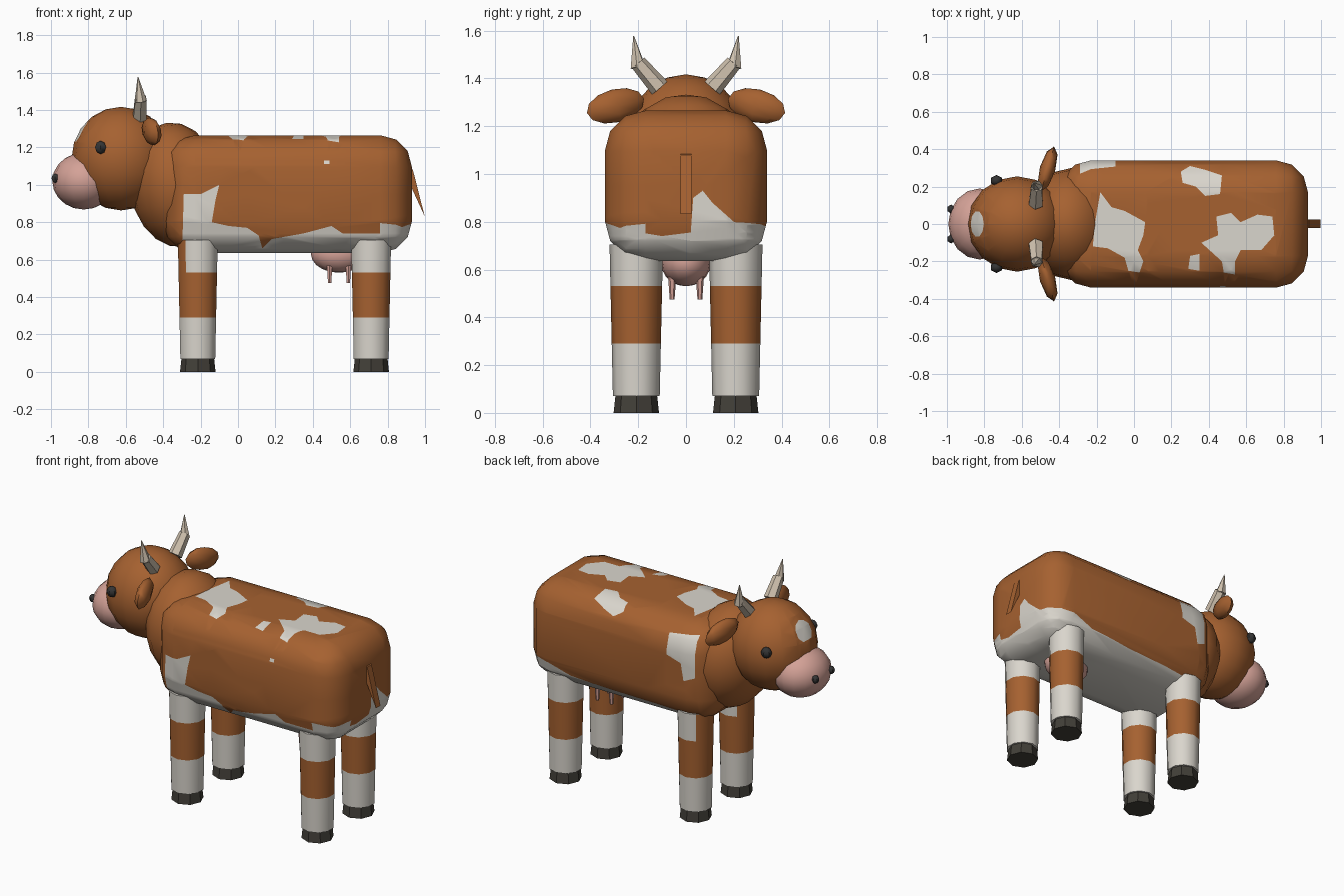
import bpy
import bmesh
from math import radians, cos, sin, pi
from mathutils import Vector, Matrix

cube = bpy.data.objects.get("Cube")
if cube:
    bpy.data.objects.remove(cube, do_unlink=True)


def material(name, rgb):
    mat = bpy.data.materials.new(name)
    mat.use_nodes = True
    color = (*rgb, 1.0)
    mat.diffuse_color = color
    mat.node_tree.nodes["Principled BSDF"].inputs["Base Color"].default_value = color
    return mat


brown = material("brown hide", (0.38, 0.12, 0.03))
white = material("white hide", (0.70, 0.67, 0.61))
pink = material("pink skin", (0.66, 0.36, 0.31))
dark = material("dark eye", (0.035, 0.035, 0.035))
hoof = material("dark hoof", (0.055, 0.05, 0.04))
horn = material("pale horn", (0.62, 0.53, 0.42))


def finish(bm, name, mats, angle=50):
    mesh = bpy.data.meshes.new(name)
    bm.normal_update()
    bm.to_mesh(mesh)
    bm.free()
    for mat in mats:
        mesh.materials.append(mat)
    mesh.shade_smooth()
    mesh.set_sharp_from_angle(angle=radians(angle))
    obj = bpy.data.objects.new(name, mesh)
    bpy.context.collection.objects.link(obj)
    return obj


def ellipsoid(center, radii, rotation=None, segments=16, rings=10):
    bm = bmesh.new()
    bmesh.ops.create_uvsphere(bm, u_segments=segments, v_segments=rings, radius=1)
    rot = rotation or Matrix()
    bm.transform(Matrix.Translation(center) @ rot @ Matrix.Diagonal((*radii, 1)))
    return bm


def tube(start, end, r1, r2, sides=8):
    start, end = Vector(start), Vector(end)
    axis = end - start
    bm = bmesh.new()
    bmesh.ops.create_cone(bm, cap_ends=True, segments=sides, radius1=r1,
                          radius2=r2, depth=axis.length)
    bm.transform(Matrix.Translation((start + end) / 2)
                 @ axis.to_track_quat("Z", "Y").to_matrix().to_4x4())
    return bm


def inside(p, outline):
    hit = False
    for a, b in zip(outline, outline[1:] + outline[:1]):
        if (a[1] > p[1]) != (b[1] > p[1]):
            if p[0] < a[0] + (p[1] - a[1]) * (b[0] - a[0]) / (b[1] - a[1]):
                hit = not hit
    return hit


def paint(bm, outline, axis, sign, limit=0.2):
    """Cut a projected outline into faces turned along an axis; paint it white."""
    u, v = [i for i in range(3) if i != axis]
    lo = [min(p[i] for p in outline) for i in (0, 1)]
    hi = [max(p[i] for p in outline) for i in (0, 1)]

    def targets():
        bm.normal_update()
        found = []
        for f in bm.faces:
            if f.normal[axis] * sign < limit:
                continue
            us = [w.co[u] for w in f.verts]
            vs = [w.co[v] for w in f.verts]
            if max(us) > lo[0] and min(us) < hi[0] and max(vs) > lo[1] and min(vs) < hi[1]:
                found.append(f)
        return found

    for a, b in zip(outline, outline[1:] + outline[:1]):
        point, normal = Vector(), Vector()
        point[u], point[v] = a
        normal[u], normal[v] = b[1] - a[1], a[0] - b[0]
        faces = targets()
        edges = {e for f in faces for e in f.edges}
        verts = {w for f in faces for w in f.verts}
        bmesh.ops.bisect_plane(bm, geom=faces + list(edges) + list(verts),
                               dist=1e-5, plane_co=point, plane_no=normal.normalized())
    for f in targets():
        c = f.calc_center_median()
        if inside((c[u], c[v]), outline):
            f.material_index = 1


# Body: rounded box with painted patches
bm = bmesh.new()
bmesh.ops.create_cube(bm, size=1)
bm.transform(Matrix.Translation((0.265, 0, 0.95)) @ Matrix.Diagonal((1.33, 0.68, 0.63, 1)))
bmesh.ops.bevel(bm, geom=bm.edges[:], offset=0.17, segments=3, profile=0.5, affect="EDGES")
bm.normal_update()
for f in bm.faces:
    if f.normal.z < -0.9:
        f.material_index = 1

shoulder = [(-.18, .17), (-.12, .09), (-.05, .07), (.06, .01), (.05, -.06), (.02, -.14),
            (.05, -.2), (.03, -.26), (-.03, -.25), (-.05, -.18), (-.14, -.13),
            (-.22, -.12), (-.21, 0)]
loin = [(.25, .28), (.3, .31), (.38, .29), (.47, .26), (.46, .16), (.38, .15),
        (.33, .2), (.26, .22)]
hip = [(.44, .04), (.52, .06), (.57, .01), (.66, .05), (.74, .04), (.75, -.06),
       (.68, -.14), (.57, -.14), (.54, -.2), (.54, -.27), (.48, -.26), (.47, -.2),
       (.36, -.1), (.45, -.06)]
fleck = [(.3, -.17), (.35, -.16), (.35, -.25), (.29, -.24)]
for outline in (shoulder, loin, hip, fleck):
    paint(bm, outline, 2, 1)

right_belly = [(-.3, .6), (-.29, .95), (-.2, .95), (-.1, 1), (-.12, .92), (-.14, .8),
               (-.05, .78), (.05, .77), (.11, .73), (.13, .66), (.18, .71), (.35, .74),
               (.5, .78), (.56, .74), (.78, .74), (.95, .8), (.95, .6)]
side_fleck = [(.46, 1.13), (.49, 1.13), (.49, 1.11), (.46, 1.11)]
left_belly = [(-.3, .6), (-.3, .68), (0, .7), (.3, .71), (.6, .73), (.75, .78),
              (.95, .8), (.95, .6)]
left_patch = [(-.1, 1.19), (-.29, 1.21), (-.29, .95), (-.22, .92), (-.2, 1.03), (-.1, 1.06)]
paint(bm, right_belly, 1, -1)
paint(bm, side_fleck, 1, -1)
paint(bm, left_belly, 1, 1)
paint(bm, left_patch, 1, 1)
rump = [(-.35, .8), (-.25, .765), (-.1, .74), (.02, .755), (.03, .9), (.07, .93),
        (.11, .88), (.2, .8), (.35, .76), (.35, .6), (-.35, .6)]
paint(bm, rump, 0, 1)
finish(bm, "body", [brown, white], 40)

# Neck and head
finish(ellipsoid((-0.335, 0, 1.0), (0.245, 0.3, 0.335), Matrix.Rotation(radians(-8), 4, "Y")),
       "neck", [brown])
bm = ellipsoid((-0.625, 0, 1.14), (0.265, 0.255, 0.277))
blaze = [(-.838 + .035 * cos(i * pi / 5), .07 * sin(i * pi / 5)) for i in range(10)]
paint(bm, blaze, 2, 1, 0.05)
finish(bm, "head", [brown, white])
finish(ellipsoid((-0.825, 0, 1.02), (0.168, 0.19, 0.152)), "muzzle", [pink])

# Paired face parts
for s, side in ((1, "far"), (-1, "near")):
    finish(ellipsoid((-0.735, s * 0.232, 1.2), (0.034, 0.03, 0.036), None, 6, 4),
           side + "_eye", [dark])
    finish(ellipsoid((-0.978, s * 0.08, 1.035), (0.022, 0.024, 0.026), None, 6, 4),
           side + "_nostril", [dark])
    aim = Vector((0.07, s * 0.24, -0.06)).to_track_quat("X", "Z").to_matrix().to_4x4()
    finish(ellipsoid((-0.462, s * 0.295, 1.285), (0.128, 0.042, 0.07), aim, 8, 6),
           side + "_ear", [brown])
    finish(tube((-0.525, s * 0.11, 1.36), (-0.52, s * 0.2, 1.465), 0.042, 0.034, 6),
           side + "_horn_base", [horn], 30)
    finish(tube((-0.52, s * 0.2, 1.445), (-0.535, s * 0.219, 1.577), 0.034, 0.002, 6),
           side + "_horn_tip", [horn], 30)

# Legs with painted bands, and hooves
for s, side in ((1, "far"), (-1, "near")):
    for x, end in ((-0.215, "front"), (0.712, "hind")):
        y = s * 0.208
        bm = tube((x, y, 0.07), (x, y, 0.705), 0.098, 0.112, 10)
        for z in (0.29, 0.53):
            bmesh.ops.bisect_plane(bm, geom=bm.verts[:] + bm.edges[:] + bm.faces[:],
                                   plane_co=(0, 0, z), plane_no=(0, 0, 1))
        bm.normal_update()
        for f in bm.faces:
            z = f.calc_center_median().z
            front_strip = end == "front" and z > 0.53 and f.normal.x < -0.6
            f.material_index = 0 if 0.29 < z < 0.53 or front_strip else 1
        finish(bm, f"{side}_{end}_leg", [brown, white])
        finish(tube((x, y, 0), (x, y, 0.075), 0.095, 0.087, 8),
               f"{side}_{end}_hoof", [hoof], 40)

# Udder and teats
finish(ellipsoid((0.54, 0, 0.63), (0.15, 0.105, 0.1)), "udder", [pink])
for x in (0.49, 0.59):
    for y in (-0.058, 0.058):
        finish(tube((x, y, 0.475), (x, y, 0.58), 0.01, 0.018, 6), "teat", [pink])

# Tail: tapered blade
bm = bmesh.new()
profile = [(0.91, 1.1), (0.935, 1.08), (0.998, 0.832), (0.93, 0.98), (0.91, 1.0)]
face = bm.faces.new([bm.verts.new((x, -0.022, z)) for x, z in profile])
new = bmesh.ops.extrude_face_region(bm, geom=[face])["geom"]
bmesh.ops.translate(bm, vec=(0, 0.046, 0), verts=[g for g in new if isinstance(g, bmesh.types.BMVert)])
bmesh.ops.recalc_face_normals(bm, faces=bm.faces[:])
finish(bm, "tail", [brown], 30)
